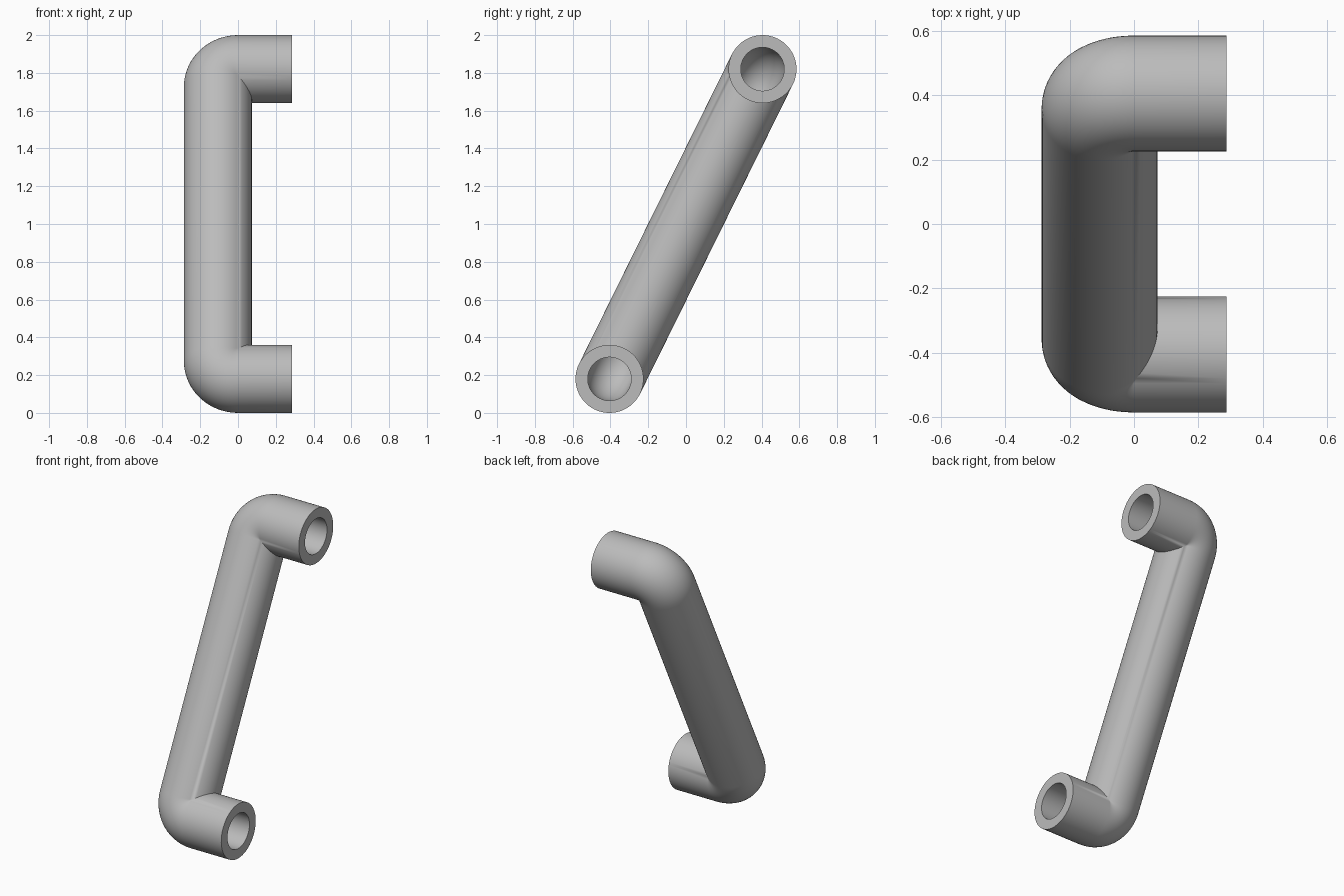
import bpy, bmesh
from math import sin, cos, pi, radians
from mathutils import Vector

cube = bpy.data.objects.get("Cube")
if cube:
    bpy.data.objects.remove(cube, do_unlink=True)

OUTER, BORE = 0.18, 0.115      # tube radii
BEND = 0.107                   # centreline radius of each elbow
END_X = 0.287                  # open ends
SIDES, STEPS = 64, 16
AXIS = Vector((0, 0.405, 0.82))
HALF = AXIS.length             # half length between the two arms
AXIS.normalize()
SIDE = AXIS.cross(Vector((1, 0, 0)))
ELBOW = HALF - BEND            # elbow centre along the slanted axis


def place(x, u, w):
    return Vector((x, 0, 1)) + AXIS * u + SIDE * w


def section(radius, turn, end):
    """Ring of points at one station; end is +1 for the upper elbow, -1 for the lower."""
    ring = []
    for i in range(SIDES):
        a = 2 * pi * i / SIDES
        rho, w = BEND + radius * cos(a), radius * sin(a)
        if turn is None:                       # open end of the arm
            x, u = END_X, ELBOW + rho
        elif rho < 0:                          # inside of the bend: clean mitre
            x, u = -rho, ELBOW + rho
        else:
            x, u = -rho * sin(turn), ELBOW + rho * cos(turn)
        ring.append(place(x, u * end, w))
    return ring


def tube(bm, radius):
    turns = [None] + [pi / 2 * k / STEPS for k in range(STEPS + 1)]
    stations = [(t, 1) for t in turns] + [(t, -1) for t in reversed(turns)]
    rings = [[bm.verts.new(p) for p in section(radius, t, e)] for t, e in stations]
    for a, b in zip(rings, rings[1:]):
        bridge(bm, a, b)
    return rings[0], rings[-1]


def bridge(bm, a, b):
    for i in range(SIDES):
        j = (i + 1) % SIDES
        bm.faces.new((a[i], a[j], b[j], b[i]))


# Hollow bent handle: outer skin, bore and the ring faces at the open ends
bm = bmesh.new()
outer_ends, bore_ends = tube(bm, OUTER), tube(bm, BORE)
for a, b in zip(outer_ends, bore_ends):
    bridge(bm, a, b)
bmesh.ops.remove_doubles(bm, verts=bm.verts, dist=0.0001)
bmesh.ops.recalc_face_normals(bm, faces=bm.faces)
mesh = bpy.data.meshes.new("bent_tube_handle")
bm.to_mesh(mesh)
bm.free()

handle = bpy.data.objects.new("bent_tube_handle", mesh)
bpy.context.collection.objects.link(handle)

# Plain grey
grey = bpy.data.materials.new("plain_grey")
grey.use_nodes = True
colour = (0.5, 0.5, 0.5, 1)
grey.diffuse_color = colour
grey.node_tree.nodes["Principled BSDF"].inputs["Base Color"].default_value = colour
mesh.materials.append(grey)

bpy.ops.object.select_all(action="DESELECT")
handle.select_set(True)
bpy.context.view_layer.objects.active = handle
bpy.ops.object.shade_smooth_by_angle(angle=radians(30))
